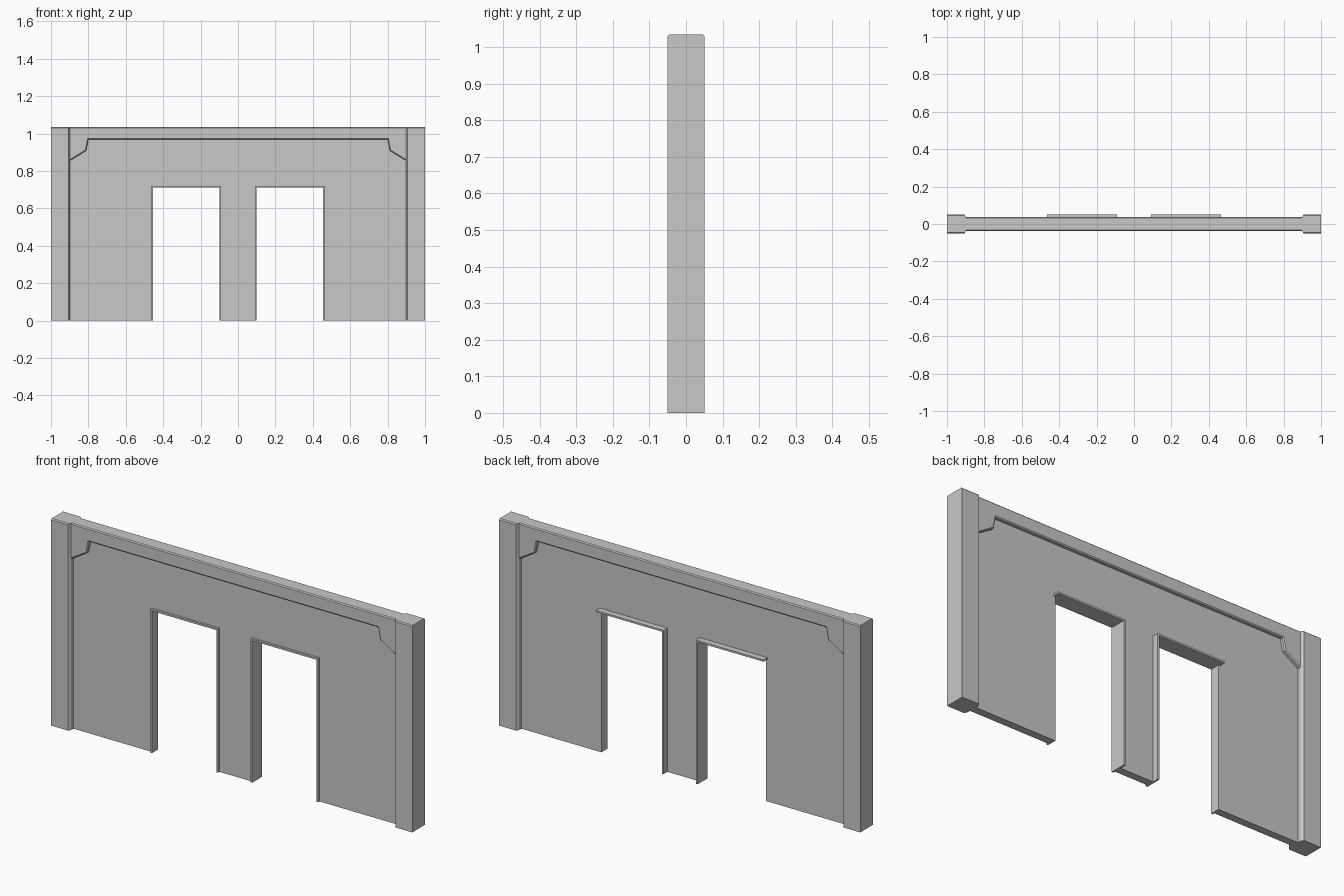
import bpy
import bmesh
from mathutils import Vector

cube = bpy.data.objects.get("Cube")
if cube:
    bpy.data.objects.remove(cube, do_unlink=True)

# One pale grey concrete colour
GREY = (0.58, 0.58, 0.58, 1)
concrete = bpy.data.materials.new("pale_grey")
concrete.use_nodes = True
concrete.diffuse_color = GREY
concrete.node_tree.nodes["Principled BSDF"].inputs["Base Color"].default_value = GREY

HEIGHT = 1.035
PILLAR_Y, BEAM_Y, WALL_Y = 0.05, 0.037, 0.019
DOOR_IN, DOOR_OUT, DOOR_TOP, LINER = 0.09, 0.464, 0.72, 0.009
FRAME_FRONT = -0.03


def prism(name, points, depth, bevel_rule=None, bevel=0.005):
    """Extrude a closed 3D outline by a depth vector, chamfering chosen edges."""
    bm = bmesh.new()
    face = bm.faces.new([bm.verts.new(p) for p in points])
    grown = bmesh.ops.extrude_face_region(bm, geom=[face], use_keep_orig=True)
    moved = [v for v in grown["geom"] if isinstance(v, bmesh.types.BMVert)]
    bmesh.ops.translate(bm, vec=Vector(depth), verts=moved)
    bmesh.ops.recalc_face_normals(bm, faces=bm.faces)
    if bevel_rule:
        edges = [e for e in bm.edges if bevel_rule(e.verts[0].co, e.verts[1].co)]
        bmesh.ops.bevel(bm, geom=edges, offset=bevel, segments=1,
                        affect='EDGES', profile=0.5)
    mesh = bpy.data.meshes.new(name)
    bm.to_mesh(mesh)
    bm.free()
    mesh.materials.append(concrete)
    obj = bpy.data.objects.new(name, mesh)
    bpy.context.collection.objects.link(obj)
    return obj


def panel(name, outline, y0, y1, rule=None):
    """Upright slab from an x, z outline."""
    return prism(name, [(x, y0, z) for x, z in outline], (0, y1 - y0, 0), rule)


def mirrored(half):
    """Complete a left-hand outline with its reflection."""
    return half + [(-x, z) for x, z in reversed(half)]


def box(name, x0, x1, y0, y1, z0, z1):
    return panel(name, [(x0, z0), (x1, z0), (x1, z1), (x0, z1)], y0, y1)


# Thin wall with two door openings
panel("wall", mirrored([
    (DOOR_IN, 0), (DOOR_IN, DOOR_TOP), (DOOR_OUT, DOOR_TOP),
    (DOOR_OUT, 0), (0.91, 0), (0.91, 1.0)]), -WALL_Y, WALL_Y)

# Top beam with haunched ends, chamfered along its long faces
panel("top_beam", mirrored([
    (0.80, 0.968), (0.812, 0.908), (0.91, 0.848), (0.91, HEIGHT)]),
    -BEAM_Y, BEAM_Y, lambda a, b: abs(a.y - b.y) < 0.001)

for side, label in ((1, "left"), (-1, "right")):
    # End pillar with chamfered inner corners
    inner = [(1, -PILLAR_Y), (1, PILLAR_Y), (0.907, PILLAR_Y), (0.898, BEAM_Y),
             (0.898, -BEAM_Y), (0.907, -PILLAR_Y)]
    prism(label + "_pillar", [(side * x, y, 0) for x, y in inner], (0, 0, HEIGHT),
          lambda a, b: min(a.z, b.z) > 1 and abs(a.y - b.y) < 0.001
          and abs(a.y) > 0.045)

    # Door lining: deep head and inner jamb, shallow outer jamb
    def lining(part, x0, x1, back, z0, z1):
        box(label + part, side * x0, side * x1, FRAME_FRONT, back, z0, z1)

    lining("_door_head", DOOR_IN, DOOR_OUT, PILLAR_Y, DOOR_TOP - LINER, DOOR_TOP)
    lining("_inner_jamb", DOOR_IN, DOOR_IN + LINER, PILLAR_Y, 0, DOOR_TOP - LINER)
    lining("_outer_jamb", DOOR_OUT - LINER, DOOR_OUT, WALL_Y, 0, DOOR_TOP - LINER)
